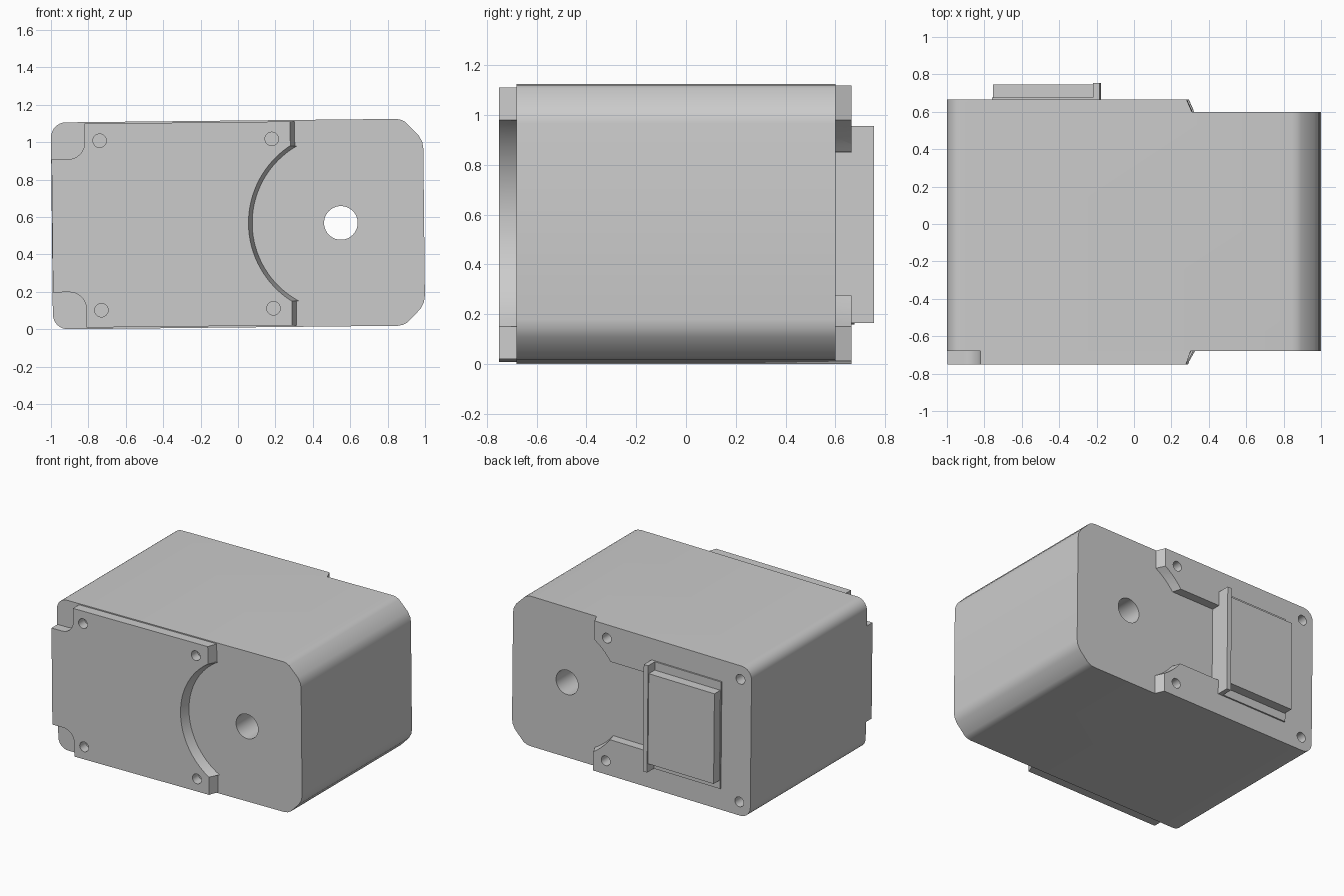
import bpy, bmesh
from math import sin, cos, pi, asin, radians

if "Cube" in bpy.data.objects:
    bpy.data.objects.remove(bpy.data.objects["Cube"])

MID = 0.5625      # height of the centre line
TILT = 0.0105     # the housing leans very slightly
BORE = 0.55       # x of the shaft bore

grey = bpy.data.materials.new("light_grey")
grey.use_nodes = True
grey.diffuse_color = (0.6, 0.6, 0.6, 1)
grey.node_tree.nodes["Principled BSDF"].inputs["Base Color"].default_value = (0.6, 0.6, 0.6, 1)


def prism(name, near, y0, y1, far=None):
    """Loft an x/z outline from y0 to y1, z measured from the centre line."""
    bm = bmesh.new()

    def ring(points, y):
        return [bm.verts.new((x * cos(TILT) - z * sin(TILT), y,
                              MID + x * sin(TILT) + z * cos(TILT))) for x, z in points]
    a, b = ring(near, y0), ring(far or near, y1)
    bm.faces.new(a)
    bm.faces.new(b)
    for i in range(len(a)):
        j = (i + 1) % len(a)
        bm.faces.new((a[i], a[j], b[j], b[i]))
    bmesh.ops.recalc_face_normals(bm, faces=bm.faces)
    mesh = bpy.data.meshes.new(name)
    bm.to_mesh(mesh)
    bm.free()
    mesh.materials.append(grey)
    obj = bpy.data.objects.new(name, mesh)
    bpy.context.collection.objects.link(obj)
    return obj


def arc(cx, cz, r, start, end, n):
    return [(cx + r * cos(start + (end - start) * i / n),
             cz + r * sin(start + (end - start) * i / n)) for i in range(n + 1)]


def circle(cx, cz, r, n=32):
    return arc(cx, cz, r, 0, 2 * pi, n)[:-1]


def box(x0, x1, h):
    return [(x0, -h), (x1, -h), (x1, h), (x0, h)]


def mirrored(upper):
    """Close an upper half outline with its reflection below the centre line."""
    return upper + [(x, -z) for x, z in reversed(upper)]


def activate(obj):
    bpy.ops.object.select_all(action='DESELECT')
    obj.select_set(True)
    bpy.context.view_layer.objects.active = obj


def cut(obj, cutter):
    cutter.hide_render = True
    mod = obj.modifiers.new("cut", 'BOOLEAN')
    mod.operation = 'DIFFERENCE'
    mod.solver = 'EXACT'
    mod.object = cutter
    activate(obj)
    bpy.ops.object.modifier_apply(modifier=mod.name)
    bpy.data.objects.remove(cutter)


def smooth(obj):
    activate(obj)
    bpy.ops.object.shade_smooth_by_angle(angle=radians(30))


# Housing: rounded corners on one end, softened chamfers on the other
W, H = 0.995, 0.553
soft = [(0, 0.16), (0.005, 0.125), (0.025, 0.088), (0.095, 0.017), (0.118, 0.005), (0.145, 0)]
upper = [(W - dx, H - dz) for dx, dz in soft]
upper += arc(-W + 0.08, H - 0.08, 0.08, pi / 2, pi, 8)
housing = prism("housing", mirrored(upper), -0.68, 0.665)


# Recess at the back, its curved wall sloping outward
def recess(r, end):
    a0, a1 = pi - asin(0.415 / r), pi - asin(0.288 / r)
    return mirrored([(1.5, 1), (end, 1)] + arc(BORE, 0, r, a0, a1, 5) + [(-0.19, 0.288)])


cut(housing, prism("recess_cutter", recess(0.476, 0.31), 0.60, 0.67, recess(0.492, 0.284)))
cut(housing, prism("bore_cutter", circle(BORE, 0, 0.09, 48), -1, 1))
for x in (-0.905, 0.185):
    for z in (-0.453, 0.453):
        cut(housing, prism("screw_cutter", circle(x, z, 0.036), 0.58, 0.7))
smooth(housing)


# Front cover with notched corners and a sloping arc around the bore
def cover(r, end):
    a = asin(0.415 / r)
    half = arc(BORE, 0, r, pi, pi - a, 16)[1:] + [(end, 0.415), (end, 0.545), (-0.815, 0.545)]
    half += arc(-0.905, 0.445, 0.09, 0, -pi / 2, 8) + [(-0.993, 0.355)]
    return mirrored(half)


front_cover = prism("front_cover", cover(0.494, 0.284), -0.75, -0.68, cover(0.474, 0.308))
for x in (-0.735, 0.185):
    for z in (-0.453, 0.453):
        cut(front_cover, prism("screw_cutter", circle(x, z, 0.036), -0.8, -0.6))
smooth(front_cover)

# Raised block on the back with its base and upright rim
prism("block_base", box(-0.755, -0.2, 0.395), 0.655, 0.676)
prism("raised_block", box(-0.75, -0.2, 0.333), 0.655, 0.745)
prism("block_rim", box(-0.215, -0.18, 0.395), 0.59, 0.755)
